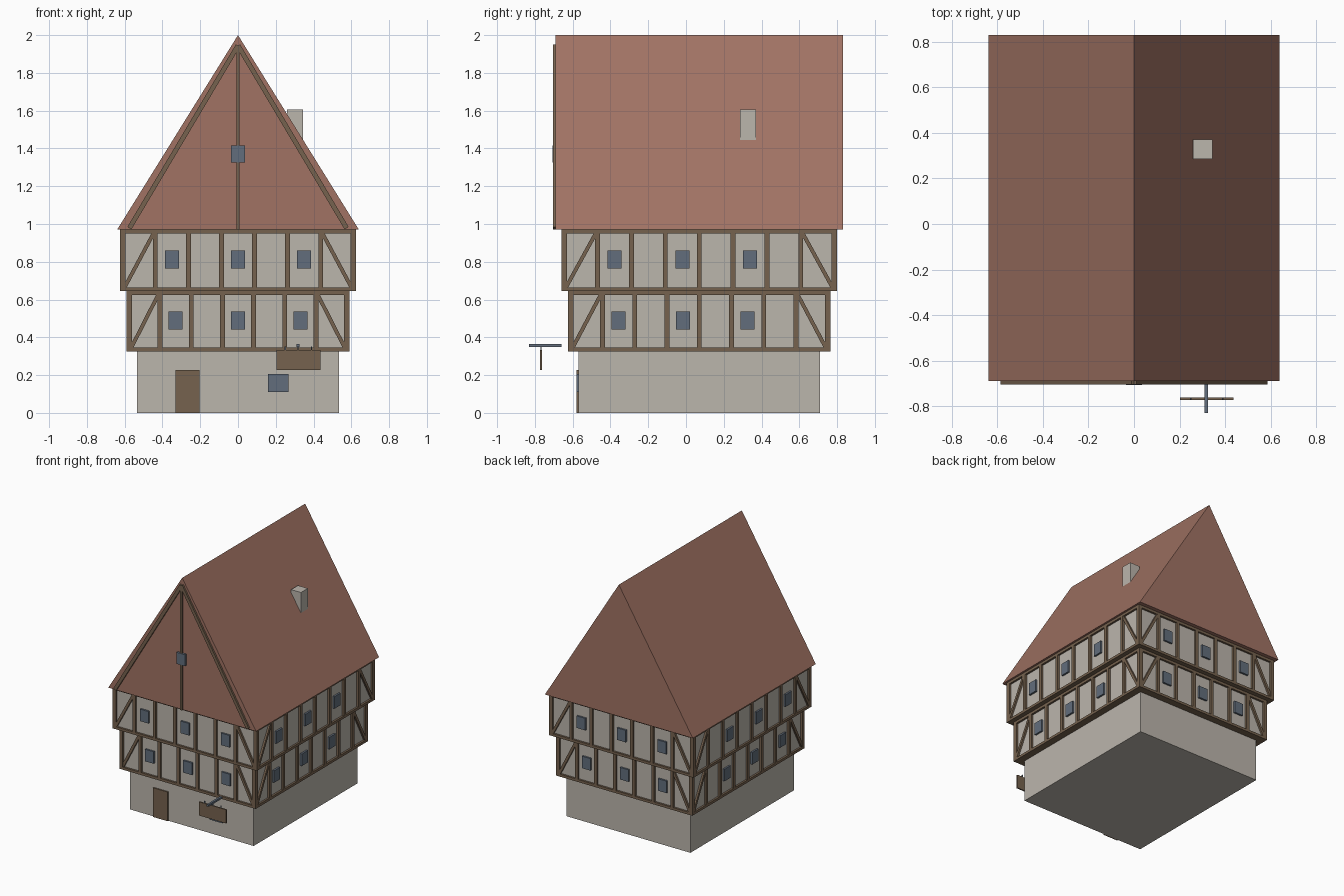
import bpy, bmesh
from math import atan2
from mathutils import Matrix, Vector

cube = bpy.data.objects.get("Cube")
if cube:
    bpy.data.objects.remove(cube, do_unlink=True)


def material(name, rgb):
    m = bpy.data.materials.new(name)
    m.use_nodes = True
    m.diffuse_color = (*rgb, 1)
    m.node_tree.nodes["Principled BSDF"].inputs["Base Color"].default_value = (*rgb, 1)
    return m


PLASTER = material("pale plaster", (0.50, 0.465, 0.415))
ROOF = material("clay roof", (0.355, 0.171, 0.126))
TIMBER = material("brown timber", (0.18, 0.122, 0.077))
GLASS = material("blue grey glass", (0.122, 0.155, 0.20))


def finish(bm, name, mat):
    bmesh.ops.recalc_face_normals(bm, faces=bm.faces)
    mesh = bpy.data.meshes.new(name)
    bm.to_mesh(mesh)
    bm.free()
    mesh.materials.append(mat)
    ob = bpy.data.objects.new(name, mesh)
    bpy.context.collection.objects.link(ob)


def box(bm, lo, hi, frame=Matrix()):
    """Box between two corners, placed by a frame."""
    lo, hi = Vector(lo), Vector(hi)
    m = Matrix.Translation((lo + hi) / 2) @ Matrix.Diagonal((*(hi - lo), 1))
    bmesh.ops.create_cube(bm, size=1, matrix=frame @ m)


def brace(bm, a, b, width, depth, frame=Matrix()):
    """Slanted beam between two (u, z) points, reaching from -depth to 0."""
    (u0, z0), (u1, z1) = a, b
    d = Vector((u1 - u0, 0, z1 - z0))
    place = Matrix.Translation((u0, 0, z0)) @ Matrix.Rotation(-atan2(d.z, d.x), 4, 'Y')
    box(bm, (0, 0.001, -width / 2), (d.length, depth, width / 2), frame @ place)


def single(name, mat, lo, hi):
    bm = bmesh.new()
    box(bm, lo, hi)
    finish(bm, name, mat)


CY = 0.07      # house centre in depth
POST = 0.025   # timber width
RAIL = 0.02
INSET = 0.015  # plaster sits behind the timber


def facade(timber, glass, frame, half, panels, z0, z1):
    """Posts, corner braces and windows of one wall; local -y points outward."""
    pitch = (2 * half - POST) / panels
    first = -half + POST / 2
    for i in range(panels + 1):
        u = first + i * pitch
        box(timber, (u - POST / 2, 0, z0 + RAIL), (u + POST / 2, 0.03, z1 - RAIL), frame)
    for s in (-1, 1):
        outer, inner = half - POST, half - pitch - POST * 0.1
        brace(timber, (s * outer, z0 + RAIL), (s * inner, z1 - RAIL), 0.02, 0.025, frame)
    mid = (z0 + z1) / 2 + 0.004
    return [(first + (i + 0.5) * pitch, mid) for i in (1, 3, 5)]


def storey(name, hx, hy, z0, z1):
    timber, glass = bmesh.new(), bmesh.new()
    single(name + "_walls", PLASTER, (-hx + INSET, CY - hy + INSET, z0 + 0.005),
           (hx - INSET, CY + hy - INSET, z1 - 0.005))
    for a, b in ((z0, z0 + RAIL), (z1 - RAIL, z1)):
        box(timber, (-hx, CY - hy, a), (hx, CY + hy, b))
    # front, right, back, left; the left wall mirrors the right one
    turns = ((0, hy, hx, 7, 1), (1, hx, hy, 8, 1), (2, hy, hx, 7, 1), (3, hx, hy, 8, -1))
    for k, out, half, panels, flip in turns:
        frame = (Matrix.Translation((0, CY, 0)) @ Matrix.Rotation(k * 1.5707963, 4, 'Z')
                 @ Matrix.Translation((0, -out, 0)))
        for u, z in facade(timber, glass, frame, half, panels, z0, z1):
            u *= flip
            box(glass, (u - 0.037, 0.001, z - 0.047), (u + 0.037, 0.025, z + 0.047), frame)
    finish(timber, name + "_timber_frame", TIMBER)
    finish(glass, name + "_windows", GLASS)


# Ground floor with door and window
single("ground_floor_walls", PLASTER, (-0.535, -0.57, 0), (0.535, 0.71, 0.33))
single("front_door", TIMBER, (-0.33, -0.58, 0), (-0.203, -0.565, 0.228))
single("ground_floor_window", GLASS, (0.16, -0.58, 0.11), (0.268, -0.565, 0.207))

# Jettied upper storeys
storey("middle_storey", 0.59, 0.695, 0.325, 0.645)
storey("upper_storey", 0.625, 0.73, 0.645, 0.97)

# Roof prism
bm = bmesh.new()
profile = [bm.verts.new((x, -0.69, z)) for x, z in ((-0.64, 0.97), (0.64, 0.97), (0, 2))]
gable = bm.faces.new(profile)
ext = bmesh.ops.extrude_face_region(bm, geom=[gable], use_keep_orig=True)
bmesh.ops.translate(bm, vec=(0, 1.52, 0),
                    verts=[v for v in ext["geom"] if isinstance(v, bmesh.types.BMVert)])
finish(bm, "roof", ROOF)

# Timbers on the front gable
bm = bmesh.new()
front = Matrix.Translation((0, -0.705, 0))
for s in (-1, 1):
    brace(bm, (s * 0.575, 0.978), (0, 1.945), 0.025, 0.02, front)
box(bm, (-0.009, 0, 0.97), (0.009, 0.02, 1.945), front)
finish(bm, "gable_timbers", TIMBER)
single("gable_window", GLASS, (-0.036, -0.708, 1.325), (0.036, -0.685, 1.415))

# Chimney
single("chimney", PLASTER, (0.26, 0.285, 1.4), (0.345, 0.37, 1.605))

# Hanging sign: bracket, hangers and blank board
single("sign_bracket", GLASS, (0.31, -0.83, 0.35), (0.326, -0.66, 0.365))
bm = bmesh.new()
for x in (0.25, 0.318, 0.39):
    box(bm, (x - 0.003, -0.77, 0.33), (x + 0.003, -0.764, 0.352))
finish(bm, "sign_hangers", GLASS)
single("sign_board", TIMBER, (0.203, -0.772, 0.227), (0.438, -0.762, 0.334))
